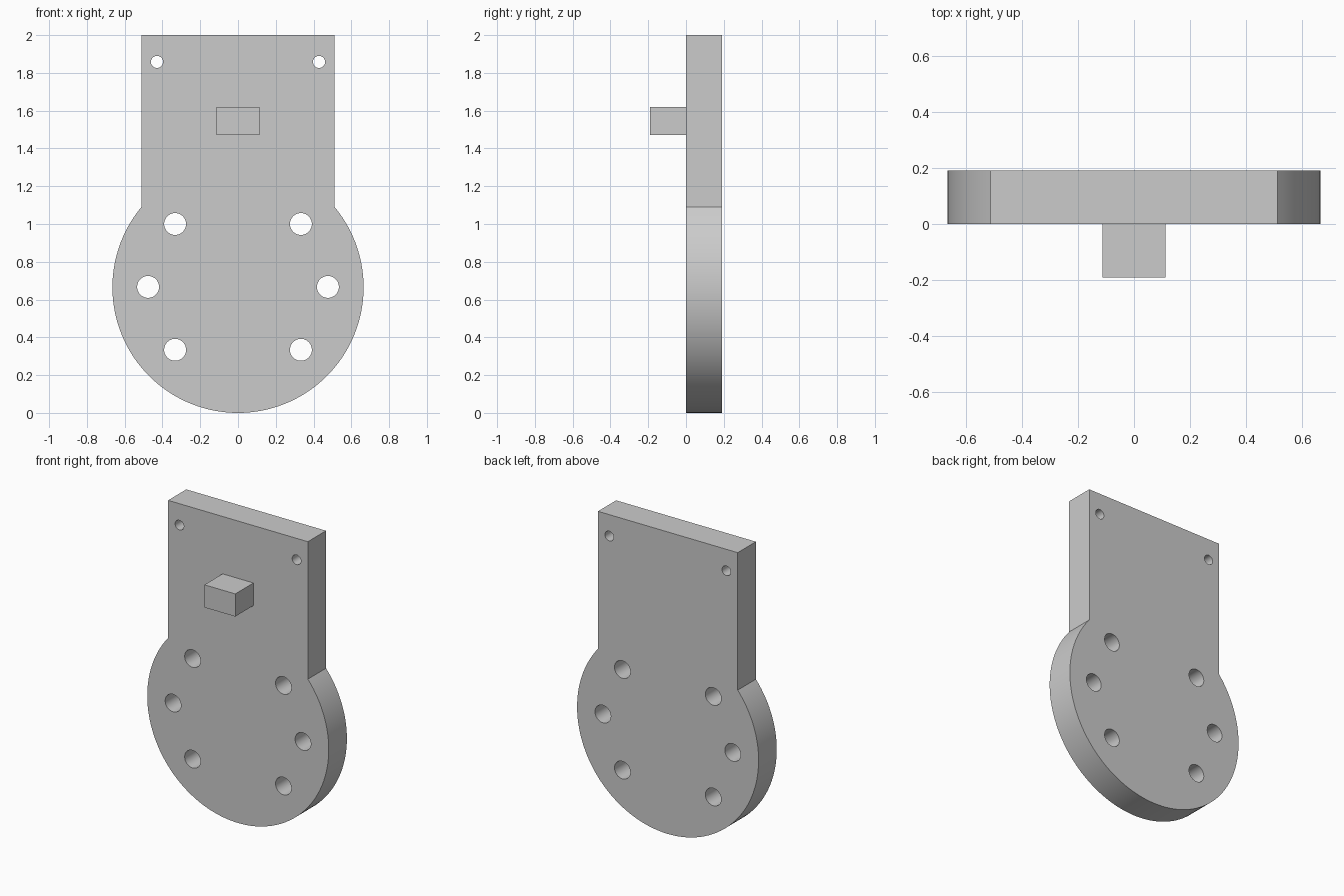
import bpy, bmesh
from math import sin, cos, pi, asin

if "Cube" in bpy.data.objects:
    bpy.data.objects.remove(bpy.data.objects["Cube"])

R, CZ = 0.665, 0.665          # round lower end
HALF_W, TOP = 0.512, 2.0      # rectangular upper end
THICK = 0.19


def circle(cx, cz, r, n=48):
    return [(cx + r * cos(2 * pi * i / n), cz + r * sin(2 * pi * i / n)) for i in range(n)]


def smooth(obj):
    bpy.ops.object.select_all(action='DESELECT')
    obj.select_set(True)
    bpy.context.view_layer.objects.active = obj
    bpy.ops.object.shade_smooth_by_angle(angle=pi / 6)


def plate(name, loops, y0, y1):
    """Filled profile in the x-z plane, with inner loops as holes, from y0 to y1."""
    curve = bpy.data.curves.new(name, 'CURVE')
    curve.dimensions = '2D'
    curve.fill_mode = 'BOTH'
    curve.extrude = (y1 - y0) / 2
    for pts in loops:
        s = curve.splines.new('POLY')
        s.points.add(len(pts) - 1)
        for p, (x, z) in zip(s.points, pts):
            p.co = (x, z, 0, 1)
        s.use_cyclic_u = True
    obj = bpy.data.objects.new(name, curve)
    bpy.context.collection.objects.link(obj)
    obj.location.y = (y0 + y1) / 2
    obj.rotation_euler.x = pi / 2
    bpy.ops.object.select_all(action='DESELECT')
    obj.select_set(True)
    bpy.context.view_layer.objects.active = obj
    bpy.ops.object.convert(target='MESH')
    obj = bpy.context.view_layer.objects.active
    bm = bmesh.new()
    bm.from_mesh(obj.data)
    bmesh.ops.remove_doubles(bm, verts=bm.verts, dist=1e-5)
    bmesh.ops.recalc_face_normals(bm, faces=bm.faces)
    bm.to_mesh(obj.data)
    bm.free()
    smooth(obj)
    return obj


# Keyhole-shaped outline: arc around the bottom, straight sides to the top
a = pi - asin(HALF_W / R)     # angle from straight down to where the sides start
N = 96
outline = [(R * sin(t), CZ - R * cos(t)) for t in (-a + 2 * a * i / N for i in range(N + 1))]
outline += [(HALF_W, TOP), (-HALF_W, TOP)]

# Mirrored bolt holes and small top holes
holes = [circle(side * x, z, r)
         for x, z, r in [(0.333, 1.0, 0.058), (0.476, 0.667, 0.058),
                         (0.333, 0.334, 0.058), (0.429, 1.858, 0.032)]
         for side in (-1, 1)]
plate("mounting_plate", [outline] + holes, 0, THICK)

# Rectangular peg on the front
bpy.ops.mesh.primitive_cube_add(size=1, location=(0, -0.095, 1.545))
peg = bpy.context.object
peg.name = "front_peg"
peg.scale = (0.226, 0.19, 0.15)
